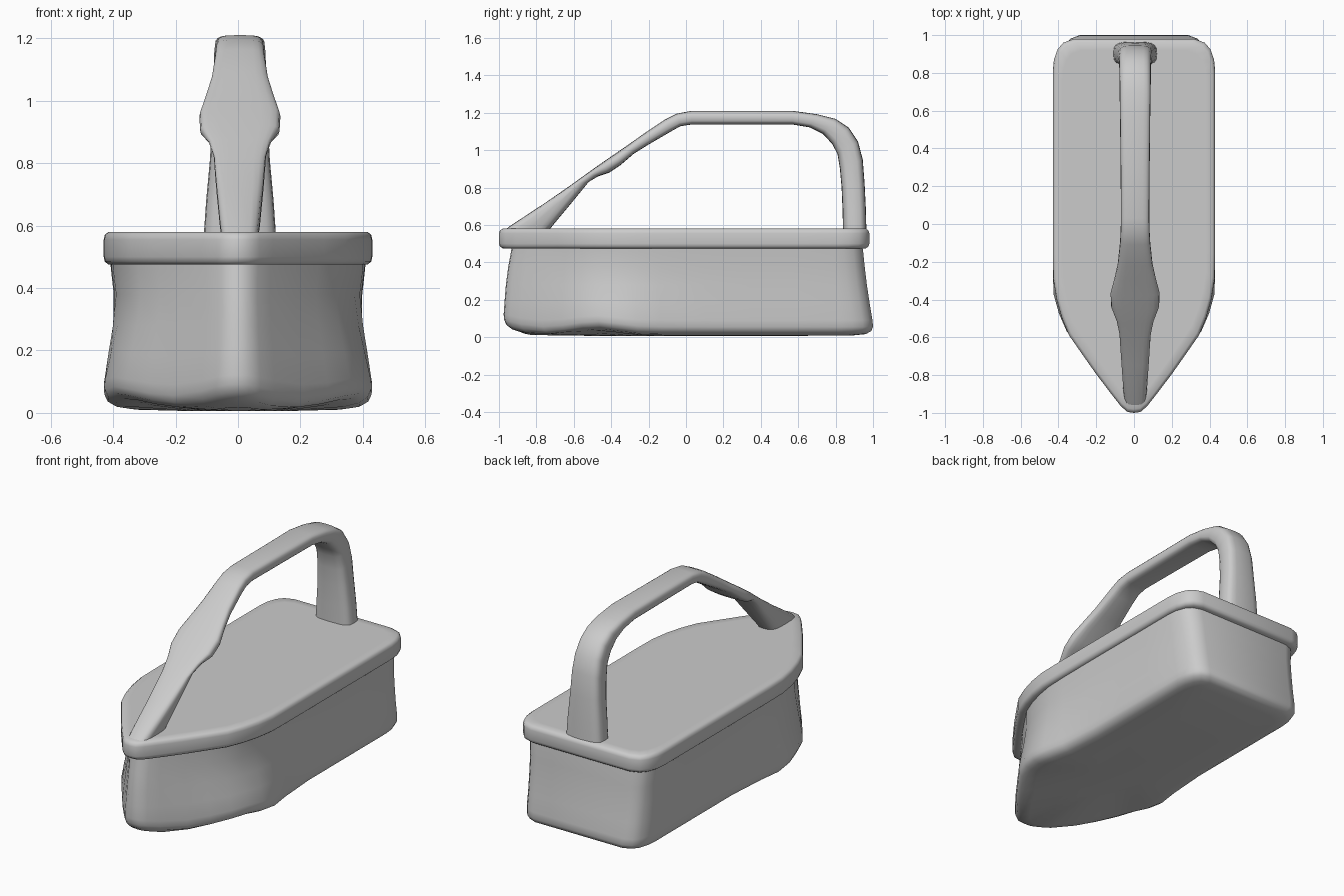
import bpy, bmesh, math
from mathutils import Vector

# Boat-shaped outline, right half, normalised: x by half width, y from -1 to 1
HALF = [(0.08, -0.995), (0.16, -0.965), (0.26, -0.91), (0.47, -0.79), (0.64, -0.685),
        (0.80, -0.585), (0.89, -0.49), (0.955, -0.39), (0.995, -0.28), (1, -0.15),
        (1, 0.1), (1, 0.35), (1, 0.6), (1, 0.83), (0.985, 0.89), (0.94, 0.945),
        (0.87, 0.98), (0.74, 1.0)]
OUTLINE = [(0, -1)] + HALF + [(-x, y) for x, y in reversed(HALF)]


def loft(name, rings, angle):
    """Skin a stack of closed rings and cap both ends."""
    bm = bmesh.new()
    loops = [[bm.verts.new(p) for p in ring] for ring in rings]
    n = len(loops[0])
    for a, b in zip(loops, loops[1:]):
        for i in range(n):
            j = (i + 1) % n
            bm.faces.new((a[i], a[j], b[j], b[i]))
    bm.faces.new(loops[0])
    bm.faces.new(loops[-1])
    bmesh.ops.recalc_face_normals(bm, faces=bm.faces)
    mesh = bpy.data.meshes.new(name)
    bm.to_mesh(mesh)
    bm.free()
    obj = bpy.data.objects.new(name, mesh)
    bpy.context.collection.objects.link(obj)
    bpy.ops.object.select_all(action='DESELECT')
    obj.select_set(True)
    bpy.context.view_layer.objects.active = obj
    bpy.ops.object.shade_smooth_by_angle(angle=math.radians(angle))
    return obj


def hull_ring(z, width, front, back, wave=0.0, rear=None):
    """Outline at height z; the width may change from bow to stern."""
    ring = []
    rear = width if rear is None else rear
    for x, y in OUTLINE:
        py = front + (back - front) * (y + 1) / 2
        t = max(0, min(1, (py + 0.42) / 0.45))
        w = width + (rear - width) * t * t * (3 - 2 * t)
        lift = wave * math.exp(-((py + 0.48) / 0.16) ** 2)
        lift += wave * 1.2 * max(0, (-0.82 - py) / 0.15)
        ring.append((x * w, py, z + lift))
    return ring


# Lower body: flared at the bow, straight at the stern, wavy bottom rim
body = [(0.50, 0.402, -0.93, 0.94, 0, 0.41), (0.46, 0.40, -0.935, 0.947, 0, 0.407),
        (0.38, 0.39, -0.95, 0.955, 0, 0.398), (0.28, 0.405, -0.963, 0.967, 0, 0.395),
        (0.18, 0.428, -0.97, 0.982, 0.01, 0.392), (0.09, 0.447, -0.975, 0.997, 0.025, 0.391),
        (0.055, 0.447, -0.972, 1.0, 0.03, 0.388), (0.032, 0.437, -0.96, 0.99, 0.03, 0.378),
        (0.016, 0.41, -0.93, 0.96, 0.03, 0.35), (0.01, 0.36, -0.86, 0.90, 0.025, 0.31),
        (0.006, 0.17, -0.45, 0.5, 0.0, 0.16)]
loft("lower_body", [hull_ring(*r) for r in body], 50)

# Lid plate with softened edges
lid = [(0.475, 0.39, -0.94, 0.93), (0.475, 0.415, -0.98, 0.962),
       (0.485, 0.427, -0.995, 0.976), (0.50, 0.43, -1.0, 0.98),
       (0.555, 0.43, -1.0, 0.98), (0.57, 0.427, -0.995, 0.976),
       (0.58, 0.415, -0.98, 0.962), (0.58, 0.38, -0.92, 0.92)]
loft("lid_plate", [hull_ring(*r) for r in lid], 50)

# Handle stations: outer (y, z), inner (y, z), half width
HANDLE = [((-0.985, 0.56), (-0.75, 0.55), 0.058), ((-0.94, 0.595), (-0.71, 0.60), 0.064),
          ((-0.75, 0.72), (-0.61, 0.72), 0.076), ((-0.61, 0.817), (-0.52, 0.83), 0.084),
          ((-0.53, 0.875), (-0.47, 0.86), 0.10), ((-0.46, 0.925), (-0.41, 0.88), 0.127),
          ((-0.38, 0.98), (-0.35, 0.92), 0.13), ((-0.30, 1.035), (-0.28, 0.98), 0.11),
          ((-0.22, 1.092), (-0.20, 1.03), 0.092), ((-0.11, 1.165), (-0.08, 1.10), 0.08),
          ((-0.05, 1.195), (-0.03, 1.128), 0.077), ((0.03, 1.21), (0.03, 1.137), 0.075),
          ((0.30, 1.21), (0.30, 1.137), 0.077), ((0.57, 1.21), (0.57, 1.137), 0.08),
          ((0.70, 1.192), (0.66, 1.122), 0.082), ((0.80, 1.167), (0.73, 1.088), 0.083),
          ((0.87, 1.12), (0.78, 1.035), 0.084), ((0.92, 1.045), (0.81, 0.98), 0.086),
          ((0.945, 0.95), (0.823, 0.90), 0.09), ((0.955, 0.82), (0.832, 0.80), 0.096),
          ((0.962, 0.68), (0.837, 0.68), 0.108), ((0.965, 0.55), (0.84, 0.55), 0.117)]


def handle_ring(outer, inner, width, sides=20):
    o, i = Vector((0.006, *outer)), Vector((0.006, *inner))
    mid, half = (o + i) / 2, (o - i) / 2
    ring = []
    for k in range(sides):
        a = 2 * math.pi * k / sides
        c, s = math.cos(a), math.sin(a)
        u = math.copysign(abs(c) ** 0.55, c)
        v = math.copysign(abs(s) ** 0.6, s)
        ring.append(mid + half * v + Vector((u * width, 0, 0)))
    return ring


loft("carry_handle", [handle_ring(*h) for h in HANDLE], 60)
